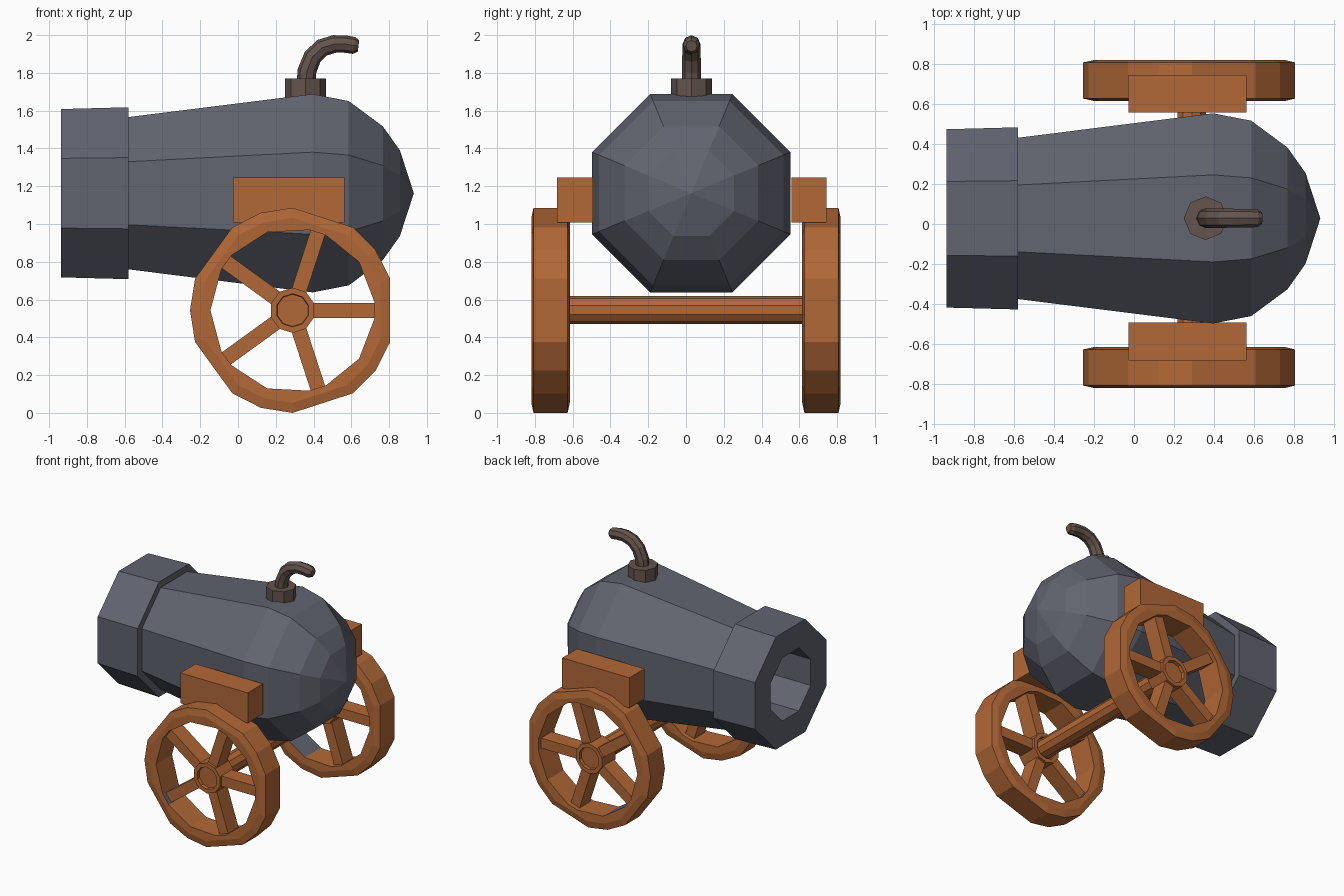
import bpy, bmesh, math
from math import cos, sin, radians, pi

if "Cube" in bpy.data.objects:
    bpy.data.objects.remove(bpy.data.objects["Cube"])


def material(name, rgb):
    m = bpy.data.materials.new(name)
    m.diffuse_color = (*rgb, 1)
    m.use_nodes = True
    m.node_tree.nodes["Principled BSDF"].inputs["Base Color"].default_value = m.diffuse_color
    return m


IRON = material("iron grey", (0.120, 0.127, 0.160))
WOOD = material("orange wood", (0.445, 0.138, 0.038))
FUSE = material("dark brown", (0.128, 0.088, 0.074))


def finish(name, bm, *mats):
    bmesh.ops.recalc_face_normals(bm, faces=bm.faces[:])
    me = bpy.data.meshes.new(name)
    bm.to_mesh(me)
    bm.free()
    for m in mats:
        me.materials.append(m)
    ob = bpy.data.objects.new(name, me)
    bpy.context.collection.objects.link(ob)
    return ob


def skin(bm, rings, closed=False):
    """Join successive rings of vertices; single-vertex rings become tips."""
    pairs = list(zip(rings, rings[1:] + rings[:1])) if closed else list(zip(rings, rings[1:]))
    for a, b in pairs:
        n = max(len(a), len(b))
        for i in range(n):
            j = (i + 1) % n
            if len(a) == 1:
                bm.faces.new((a[0], b[i], b[j]))
            elif len(b) == 1:
                bm.faces.new((a[i], a[j], b[0]))
            else:
                bm.faces.new((a[i], a[j], b[j], b[i]))


def lathe(name, profile, sides, axis, centre, mat, phase=0.0):
    """Revolve (along, radius) points about the x, y or z axis."""
    bm = bmesh.new()
    rings = []
    for along, r in profile:
        ring = []
        for i in range(sides if r > 0 else 1):
            t = phase + 2 * pi * i / sides
            u, v = r * cos(t), r * sin(t)
            p = {"x": (along, u, v), "y": (u, along, v), "z": (u, v, along)}[axis]
            ring.append(bm.verts.new([c + d for c, d in zip(centre, p)]))
        rings.append(ring)
    skin(bm, rings)
    return finish(name, bm, mat)


def box(name, lo, hi, mat):
    bm = bmesh.new()
    bmesh.ops.create_cube(bm, size=1)
    for v in bm.verts:
        v.co = [(a + b) / 2 + c * (b - a) for a, b, c in zip(lo, hi, v.co)]
    return finish(name, bm, mat)


# Barrel: octagonal lathe with hollow bore, muzzle band and rounded breech
BY, BZ = 0.028, 1.163
apothems = [(-0.35, 0), (-0.35, 0.25), (-0.936, 0.25), (-0.936, 0.4455), (-0.58, 0.455),
            (-0.58, 0.403), (0.395, 0.525), (0.586, 0.488), (0.767, 0.354),
            (0.857, 0.227), (0.931, 0)]
lathe("barrel", [(x, a / cos(pi / 8)) for x, a in apothems], 8, "x", (0, BY, BZ), IRON, pi / 8)

# Fuse socket on top of the breech
lathe("fuse_socket", [(1.62, 0), (1.62, 0.109), (1.769, 0.109), (1.769, 0)], 8, "z",
      (0.358, 0.029, 0), FUSE)

# Fuse: tube swept along a bent path in the xz plane
path = [(0.36, 1.74, 0.05), (0.365, 1.81, 0.05), (0.395, 1.885, 0.049), (0.445, 1.933, 0.048),
        (0.51, 1.953, 0.047), (0.565, 1.953, 0.046), (0.615, 1.945, 0.045), (0.638, 1.942, 0.03)]
bm = bmesh.new()
rings = []
for i, (x, z, r) in enumerate(path):
    a, b = path[max(i - 1, 0)], path[min(i + 1, len(path) - 1)]
    t = math.atan2(b[1] - a[1], b[0] - a[0])
    rings.append([bm.verts.new((x - r * cos(k * pi / 4) * sin(t), 0.029 + r * sin(k * pi / 4),
                                z + r * cos(k * pi / 4) * cos(t))) for k in range(8)])
skin(bm, rings)
bm.faces.new(rings[0])
bm.faces.new(rings[-1])
finish("fuse", bm, FUSE)

# Side blocks that carry the barrel
box("left_block", (-0.027, 0.5575, 1.007), (0.563, 0.745, 1.246), WOOD)
box("right_block", (-0.027, -0.682, 1.007), (0.563, -0.4925, 1.246), WOOD)

# Axle
WX, WZ, WR = 0.289, 0.543, 0.543
lathe("axle", [(-0.70, 0), (-0.70, 0.075), (0.70, 0.075), (0.70, 0)], 10, "y",
      (WX, 0, WZ + 0.002), WOOD, pi / 10)


def wheel(side, wy, grey_span):
    # Rim: fifteen corners, three per gap between the five spokes
    bm = bmesh.new()
    outer = [72 * k + d for k in range(5) for d in (-18, 18, 36)]
    inner = [72 * k + d for k in range(5) for d in (-6, 6, 36)]
    section = [(WR, -0.09, outer), (WR, 0.09, outer), (0.49, 0.102, outer),
               (0.435, 0.1, inner), (0.435, -0.1, inner), (0.49, -0.102, outer)]
    rings = [[bm.verts.new((WX + r * cos(radians(t)), wy + y, WZ + r * sin(radians(t))))
              for t in angles] for r, y, angles in section]
    skin(bm, rings, closed=True)
    # One inner facet is grey
    bm.normal_update()
    for f in bm.faces:
        c = f.calc_center_median()
        ang = math.degrees(math.atan2(c.z - WZ, c.x - WX)) % 360
        if (abs(c.y - wy) < 0.01 and math.hypot(c.x - WX, c.z - WZ) < 0.45
                and grey_span[0] < ang < grey_span[1]):
            f.material_index = 1
    finish(side + "_wheel_rim", bm, WOOD, IRON)

    # Hub with recessed ends
    lathe(side + "_wheel_hub",
          [(-0.06, 0), (-0.06, 0.085), (-0.085, 0.088), (-0.085, 0.12),
           (0.085, 0.12), (0.085, 0.088), (0.06, 0.085), (0.06, 0)],
          10, "y", (WX, wy, WZ), WOOD, pi / 10)

    # Five spokes
    bm = bmesh.new()
    for k in range(5):
        t = radians(72 * k)
        new = bmesh.ops.create_cube(bm, size=1)["verts"]
        for v in new:
            r, w = 0.27 + v.co.x * 0.335, v.co.z * 0.08
            v.co = (WX + r * cos(t) - w * sin(t), wy + v.co.y * 0.13,
                    WZ + r * sin(t) + w * cos(t))
    finish(side + "_wheel_spokes", bm, WOOD)


wheel("left", 0.717, (225, 250))
wheel("right", -0.717, (211, 221))
